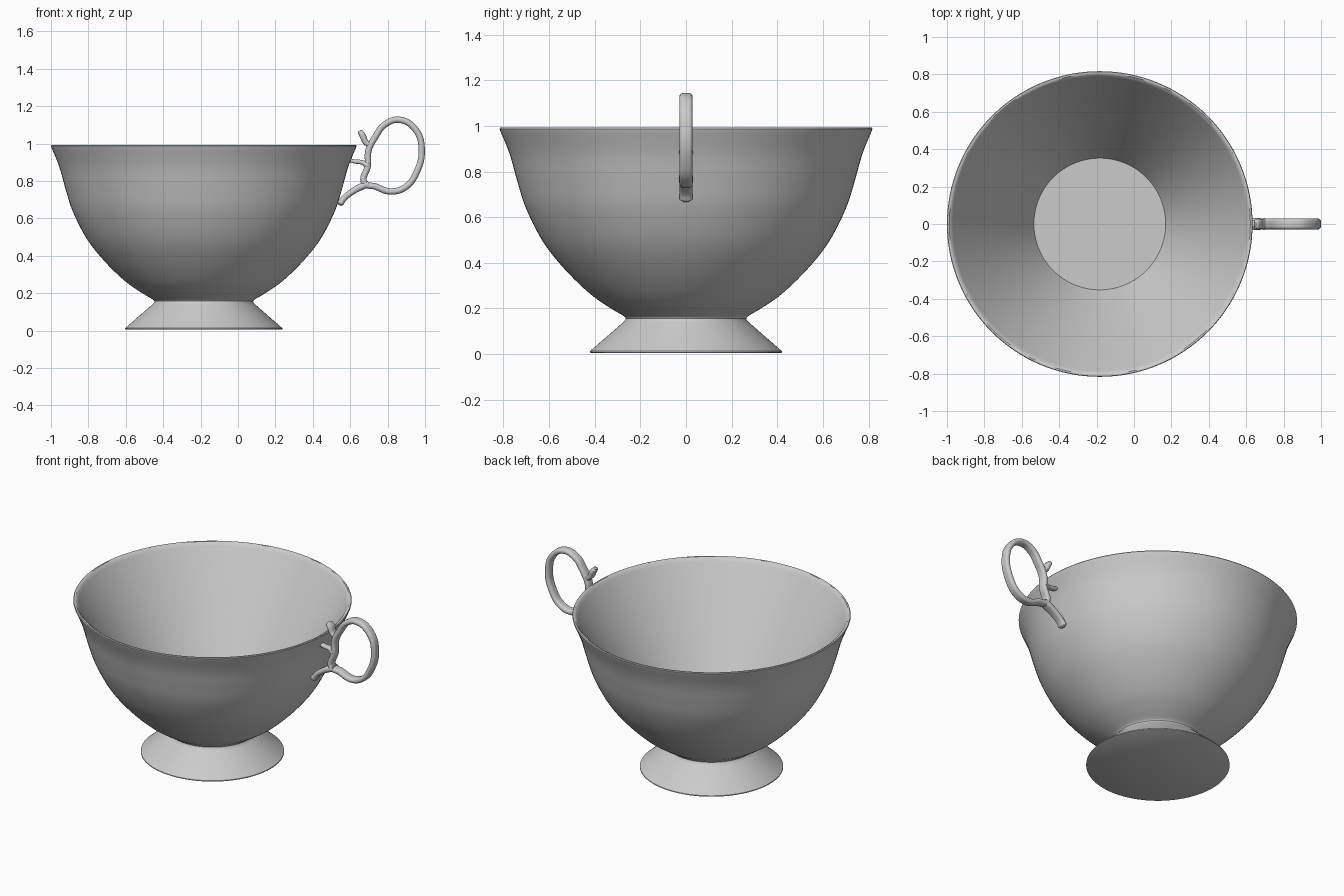
import bpy, math

if "Cube" in bpy.data.objects:
    bpy.data.objects.remove(bpy.data.objects["Cube"])

CX = -0.183   # axis of the bowl
SEG = 128


def smooth_path(pts, n=5):
    """Catmull-Rom interpolation through (r, z) points."""
    p = [pts[0]] + pts + [pts[-1]]
    out = []
    for i in range(1, len(p) - 2):
        for k in range(n):
            t = k / n
            out.append(tuple(
                0.5 * (2 * b + (c - a) * t + (2 * a - 5 * b + 4 * c - d) * t * t
                       + (3 * b - a - 3 * c + d) * t ** 3)
                for a, b, c, d in zip(p[i - 1], p[i], p[i + 1], p[i + 2])))
    return out + [pts[-1]]


def lathe(name, profile):
    """Revolve an open profile, closing both ends with flat discs."""
    verts, faces = [], []
    for r, z in profile:
        for s in range(SEG):
            a = 2 * math.pi * s / SEG
            verts.append((r * math.cos(a), r * math.sin(a), z))
    for i in range(len(profile) - 1):
        for s in range(SEG):
            t = (s + 1) % SEG
            faces.append((i * SEG + s, i * SEG + t, (i + 1) * SEG + t, (i + 1) * SEG + s))
    faces.append(tuple(reversed(range(SEG))))
    faces.append(tuple(range(len(verts) - SEG, len(verts))))
    me = bpy.data.meshes.new(name)
    me.from_pydata(verts, [], faces)
    ob = bpy.data.objects.new(name, me)
    ob.location.x = CX
    bpy.context.collection.objects.link(ob)
    bpy.ops.object.select_all(action='DESELECT')
    ob.select_set(True)
    bpy.context.view_layer.objects.active = ob
    bpy.ops.object.shade_smooth_by_angle(angle=math.radians(35))
    return ob


def bar(name, pts, closed=False):
    """Rounded flat bar following (x, z, radius) points in the y = 0 plane."""
    cu = bpy.data.curves.new(name, 'CURVE')
    cu.dimensions = '3D'
    cu.twist_mode = 'Z_UP'
    cu.extrude = 0.012
    cu.bevel_depth = 0.017
    cu.bevel_resolution = 4
    cu.resolution_u = 10
    cu.use_fill_caps = True
    sp = cu.splines.new('BEZIER')
    sp.bezier_points.add(len(pts) - 1)
    for bp, (x, z, r) in zip(sp.bezier_points, pts):
        bp.co = (x, z, 0)
        bp.radius = r
        bp.handle_left_type = bp.handle_right_type = 'AUTO'
    sp.use_cyclic_u = closed
    ob = bpy.data.objects.new(name, cu)
    ob.rotation_euler.x = math.pi / 2
    bpy.context.collection.objects.link(ob)
    return ob


# Bowl and flared foot: foot, waist, curved outside, rounded rim, conical inside
foot = [(0.416, 0.005), (0.421, 0.008), (0.42, 0.013), (0.275, 0.14), (0.266, 0.15)]
outside = smooth_path([(0.264, 0.157), (0.275, 0.168), (0.34, 0.207), (0.424, 0.267),
                       (0.53, 0.37), (0.625, 0.49), (0.70, 0.636), (0.74, 0.76),
                       (0.773, 0.877), (0.815, 0.98)])
rim = [(0.817, 0.987), (0.814, 0.992), (0.805, 0.992), (0.795, 0.985), (0.785, 0.97)]
lathe("bowl_and_foot", foot + outside + rim + [(0.352, 0.25)])

# Handle ring
bar("handle_ring", [(x, z, 1) for x, z in (
    (0.676, 0.79), (0.735, 0.77), (0.816, 0.744), (0.895, 0.767), (0.952, 0.84),
    (0.982, 0.973), (0.949, 1.075), (0.864, 1.127), (0.783, 1.10), (0.735, 1.037),
    (0.698, 0.963), (0.694, 0.882))], closed=True)

# Thumb spur and the two struts that meet the bowl
bar("thumb_spur", [(0.648, 1.068, 0.4), (0.653, 1.062, 0.85), (0.665, 1.045, 1.0),
                   (0.685, 1.005, 0.9), (0.715, 0.99, 0.9)])
bar("upper_strut", [(0.59, 0.914, 0.6), (0.62, 0.905, 0.65), (0.66, 0.9, 0.7),
                    (0.695, 0.885, 1.1)])
bar("lower_strut", [(0.543, 0.67, 0.5), (0.548, 0.68, 1.0), (0.565, 0.705, 0.95),
                    (0.61, 0.742, 1.0), (0.66, 0.77, 1.1), (0.70, 0.785, 1.0)])
